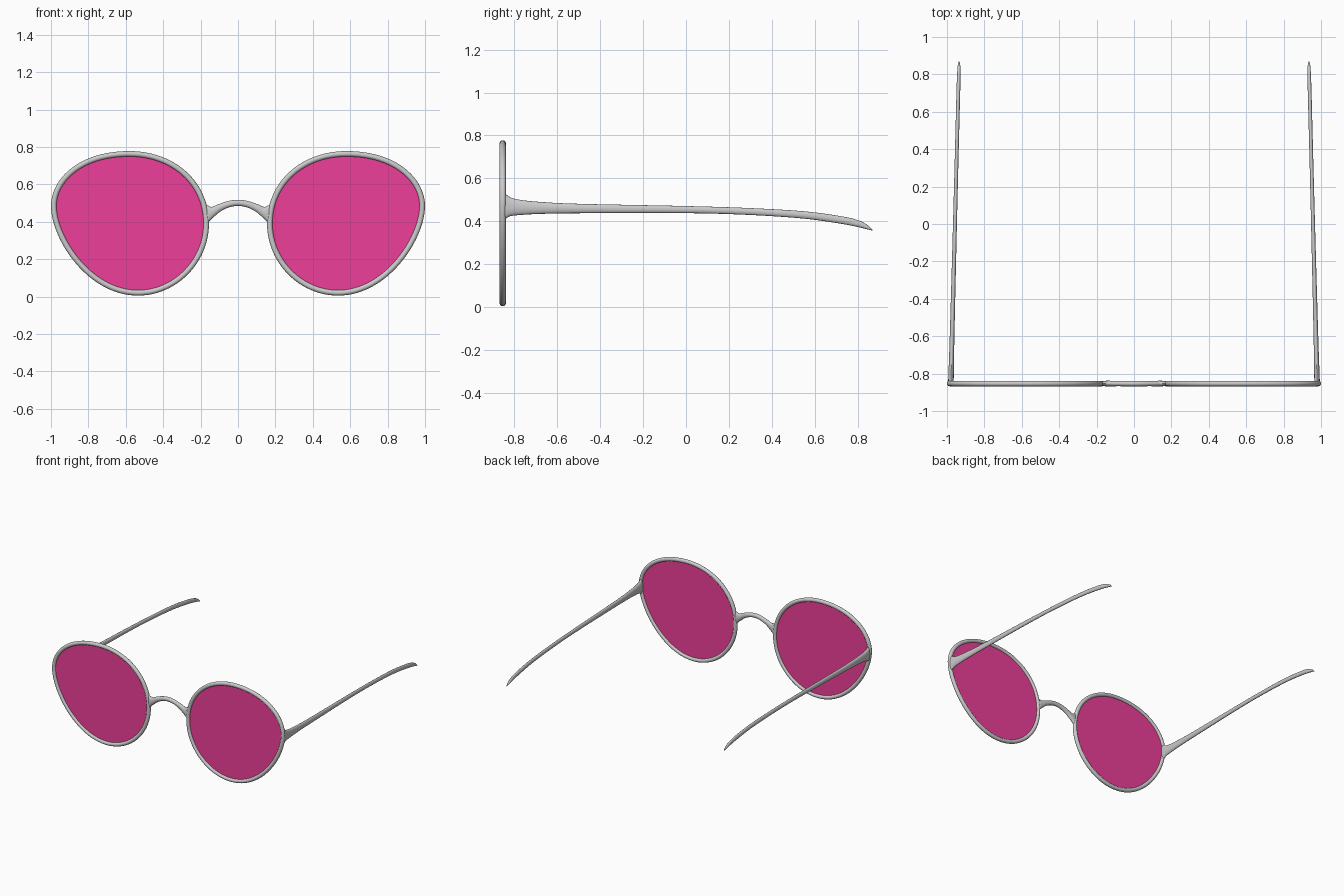
import bpy, bmesh, math
from mathutils import Vector
from mathutils.geometry import interpolate_bezier

if "Cube" in bpy.data.objects:
    bpy.data.objects.remove(bpy.data.objects["Cube"])

Y0 = -0.853      # plane of the front frame
TUBE = 0.0148    # rim tube radius

# Lens outline: (point, incoming handle, outgoing handle) in x, z
OUTLINE = [
    ((0.58, 0.763), (0.35, 0.763), (0.85, 0.763)),
    ((0.985, 0.485), (0.985, 0.615), (0.985, 0.315)),
    ((0.535, 0.020), (0.795, 0.020), (0.335, 0.020)),
    ((0.170, 0.390), (0.170, 0.190), (0.170, 0.610)),
]


def outline(steps=24):
    pts = []
    for i, (p, _, h_out) in enumerate(OUTLINE):
        q, h_in, _ = OUTLINE[(i + 1) % len(OUTLINE)]
        a, b, c, d = (Vector((v[0], 0, v[1])) for v in (p, h_out, h_in, q))
        pts += interpolate_bezier(a, b, c, d, steps + 1)[:-1]
    return [Vector((p.x, Y0, p.z)) for p in pts]


def finish(name, bm, angle=50):
    bmesh.ops.recalc_face_normals(bm, faces=bm.faces)
    me = bpy.data.meshes.new(name)
    bm.to_mesh(me)
    bm.free()
    ob = bpy.data.objects.new(name, me)
    bpy.context.collection.objects.link(ob)
    bpy.ops.object.select_all(action='DESELECT')
    ob.select_set(True)
    bpy.context.view_layer.objects.active = ob
    bpy.ops.object.shade_smooth_by_angle(angle=math.radians(angle))
    return ob


def loft(name, rings, closed=False):
    """Skin a list of vertex rings."""
    bm = bmesh.new()
    rows = [[bm.verts.new(p) for p in r] for r in rings]
    n = len(rows[0])
    for i in range(len(rows) if closed else len(rows) - 1):
        a, b = rows[i], rows[(i + 1) % len(rows)]
        for j in range(n):
            k = (j + 1) % n
            bm.faces.new((a[j], a[k], b[k], b[j]))
    if not closed:
        bm.faces.new(rows[0])
        bm.faces.new(rows[-1])
    return finish(name, bm)


def ellipse(center, u, v, n=16):
    return [center + u * math.cos(2 * math.pi * i / n) + v * math.sin(2 * math.pi * i / n)
            for i in range(n)]


def smooth(keys, sub=6):
    """Catmull-Rom through rows of numbers."""
    out = []
    for i in range(len(keys) - 1):
        p = [Vector(keys[max(0, min(len(keys) - 1, i + o))]) for o in (-1, 0, 1, 2)]
        for s in range(sub):
            t = s / sub
            out.append(0.5 * (2 * p[1] + (p[2] - p[0]) * t
                              + (2 * p[0] - 5 * p[1] + 4 * p[2] - p[3]) * t * t
                              + (3 * p[1] - p[0] - 3 * p[2] + p[3]) * t ** 3))
    return out + [Vector(keys[-1])]


pink = bpy.data.materials.new("pink_lens")
pink.diffuse_color = (0.85, 0.05, 0.32, 1)
pink.use_nodes = True
pink.node_tree.nodes["Principled BSDF"].inputs["Base Color"].default_value = pink.diffuse_color

path = outline()
Y = Vector((0, 1, 0))
for side, label in ((1, "right"), (-1, "left")):
    def flip(p):
        return Vector((p.x * side, p.y, p.z))

    # Rim: round tube swept around the lens outline
    rings = []
    for i, p in enumerate(path):
        t = (path[(i + 1) % len(path)] - path[i - 1]).normalized()
        rings.append([flip(q) for q in ellipse(p, t.cross(Y) * TUBE, Y * TUBE)])
    loft(label + "_rim", rings, closed=True)

    # Lens: thin flat pane inside the rim
    bm = bmesh.new()
    faces = [bm.faces.new([bm.verts.new(flip(p) + Y * dy) for p in path])
             for dy in (-0.003, 0.003)]
    bmesh.ops.bridge_loops(bm, edges=list(bm.edges))
    lens = finish(label + "_lens", bm, 30)
    lens.data.materials.append(pink)

    # Temple arm: y, centre z, half height, half width
    keys = [(-0.856, 0.470, 0.062, 0.012), (-0.838, 0.470, 0.056, 0.0145),
            (-0.815, 0.468, 0.043, 0.0145), (-0.77, 0.465, 0.035, 0.014),
            (-0.68, 0.463, 0.028, 0.013), (-0.5, 0.460, 0.022, 0.012),
            (0.0, 0.455, 0.0165, 0.0105), (0.3, 0.446, 0.016, 0.010),
            (0.55, 0.430, 0.017, 0.010), (0.72, 0.407, 0.0175, 0.010),
            (0.80, 0.390, 0.016, 0.009), (0.845, 0.373, 0.010, 0.007),
            (0.868, 0.359, 0.002, 0.002)]
    rings = []
    for y, z, h, w in smooth(keys):
        c = Vector((0.979 - 0.044 * (y + 0.85) / 1.72, y, z))
        rings.append([flip(q) for q in ellipse(c, Vector((w, 0, 0)), Vector((0, 0, h)))])
    loft(label + "_temple", rings)

# Bridge: arch flaring into both rims; x, z, radius in the front plane, half depth
half = [(0.0, 0.501, 0.0165, 0.0145), (0.05, 0.494, 0.017, 0.0145),
        (0.10, 0.474, 0.020, 0.0145), (0.135, 0.452, 0.028, 0.015),
        (0.155, 0.442, 0.042, 0.0145), (0.172, 0.436, 0.056, 0.011)]
rows = smooth([(-x, z, r, d) for x, z, r, d in half[:0:-1]] + half)
rings = []
for i, (x, z, r, d) in enumerate(rows):
    a, b = rows[max(i - 1, 0)], rows[min(i + 1, len(rows) - 1)]
    t = Vector((b[0] - a[0], 0, b[1] - a[1])).normalized()
    # sections turn upright as they reach the rims
    t = t.lerp(Vector((1, 0, 0)), min(1, (abs(x) / 0.15) ** 3)).normalized()
    rings.append(ellipse(Vector((x, Y0, z)), t.cross(Y) * r, Y * d))
loft("bridge", rings)
